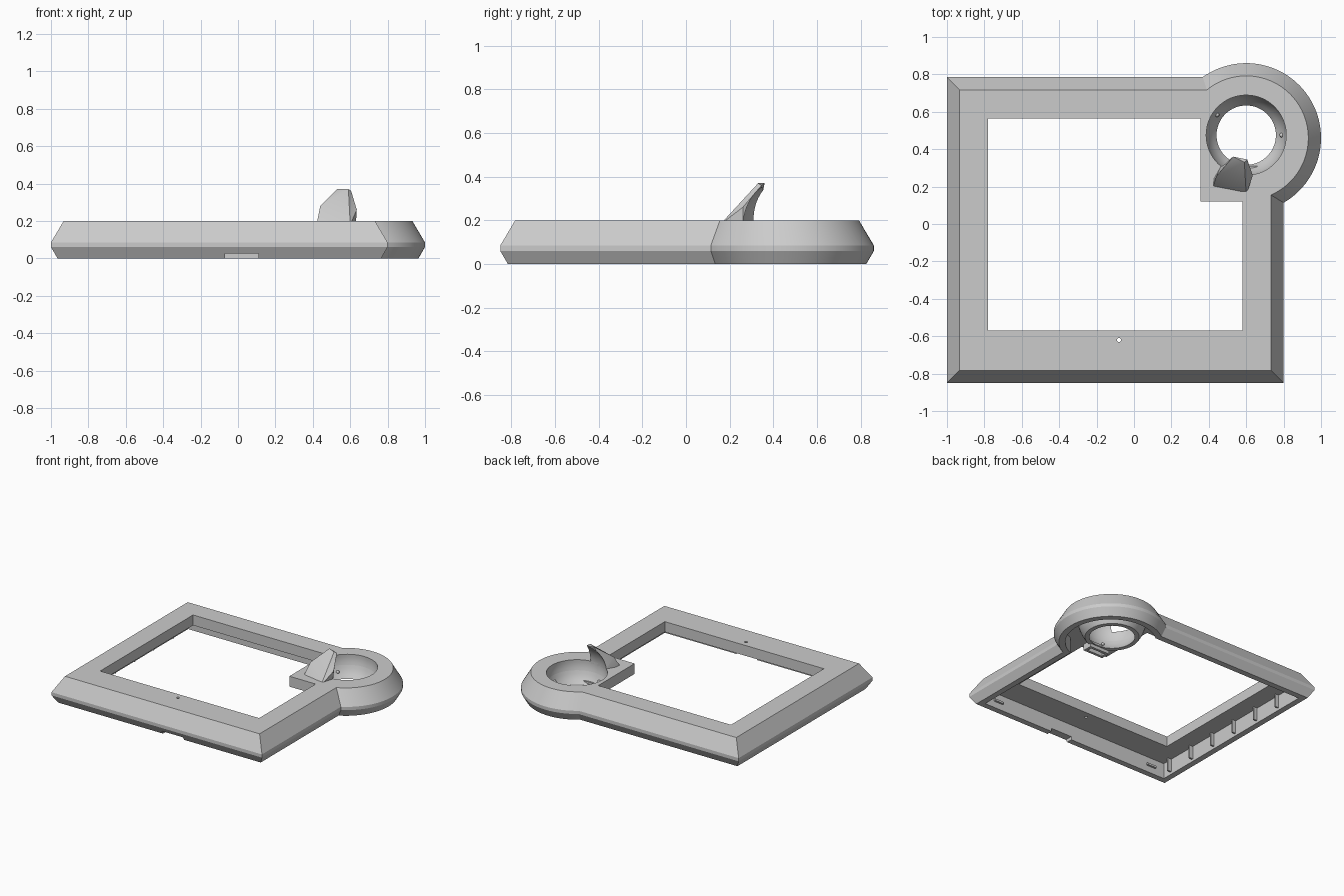
import bpy, bmesh, math
from mathutils import Vector, Matrix

if "Cube" in bpy.data.objects:
    bpy.data.objects.remove(bpy.data.objects["Cube"], do_unlink=True)

grey = bpy.data.materials.new("light grey plastic")
grey.use_nodes = True
grey.diffuse_color = (0.6, 0.6, 0.6, 1)
grey.node_tree.nodes["Principled BSDF"].inputs["Base Color"].default_value = (0.6, 0.6, 0.6, 1)

RING = Vector((0.6, 0.46))            # centre of the round corner
BALL = Vector((0.6, 0.475, 0.18))     # centre of the spherical cup
BALL_R = 0.215


def finish(name, bm):
    bmesh.ops.recalc_face_normals(bm, faces=bm.faces)
    mesh = bpy.data.meshes.new(name)
    bm.to_mesh(mesh)
    bm.free()
    mesh.materials.append(grey)
    obj = bpy.data.objects.new(name, mesh)
    bpy.context.collection.objects.link(obj)
    return obj


def loft(name, rings):
    """Skin a stack of equal closed outlines and cap both ends."""
    bm = bmesh.new()
    rows = [[bm.verts.new(p) for p in ring] for ring in rings]
    n = len(rows[0])
    for low, high in zip(rows, rows[1:]):
        for i in range(n):
            j = (i + 1) % n
            bm.faces.new((low[i], low[j], high[j], high[i]))
    bm.faces.new(rows[0][::-1])
    bm.faces.new(rows[-1])
    return finish(name, bm)


def prism(name, outline, z0, z1):
    return loft(name, [[(x, y, z) for x, y in outline] for z in (z0, z1)])


def box(name, x0, x1, y0, y1, z0, z1):
    return prism(name, [(x0, y0), (x1, y0), (x1, y1), (x0, y1)], z0, z1)


def cylinder(name, x, y, r, z0, z1, n=48):
    pts = [(x + r * math.cos(i * math.tau / n), y + r * math.sin(i * math.tau / n)) for i in range(n)]
    return prism(name, pts, z0, z1)


def sphere(name, centre, r, seg=64):
    bm = bmesh.new()
    bmesh.ops.create_uvsphere(bm, u_segments=seg, v_segments=seg // 2, radius=r,
                              matrix=Matrix.Translation(centre))
    return finish(name, bm)


def cut(obj, cutter):
    cutter.hide_render = True
    mod = obj.modifiers.new("cut", 'BOOLEAN')
    mod.operation, mod.solver, mod.object = 'DIFFERENCE', 'EXACT', cutter
    bpy.context.view_layer.objects.active = obj
    bpy.ops.object.modifier_apply(modifier=mod.name)
    bpy.data.objects.remove(cutter, do_unlink=True)


def outline(d, z, steps=48):
    """Rectangle with a round corner, inset by d."""
    r, right, back = 0.4 - d, 0.8 - d, 0.785 - d
    a0 = -math.acos((right - RING.x) / r)
    a1 = math.pi - math.asin((back - RING.y) / r)
    pts = [(-1 + d, back, z), (-1 + d, -0.85 + d, z), (right, -0.85 + d, z)]
    for i in range(steps + 1):
        a = a0 + (a1 - a0) * i / steps
        pts.append((RING.x + r * math.cos(a), RING.y + r * math.sin(a), z))
    return pts


# Bezel shell: bevelled outside, hollow from below
bezel = loft("bezel_frame", [outline(0.035, 0), outline(0, 0.06),
                             outline(0, 0.085), outline(0.068, 0.2)])
cut(bezel, loft("void", [outline(0.08, -0.05), outline(0.08, 0.12)]))

# Display opening with a stepped corner beside the cup
cut(bezel, prism("opening", [(-0.78, -0.57), (0.58, -0.57), (0.58, 0.12),
                             (0.355, 0.12), (0.355, 0.565), (-0.78, 0.565)], -0.1, 0.3))

# Cup hole, pin hole and cable notch
cut(bezel, sphere("ball", BALL, BALL_R))
cut(bezel, cylinder("pin_hole", -0.08, -0.62, 0.011, 0.05, 0.3, 16))
cut(bezel, box("notch", -0.07, 0.11, -0.95, -0.75, -0.05, 0.025))

# Cup: lower part of a spherical shell with an open bottom
bm = bmesh.new()
profile = []
for r, zs in ((BALL_R, (0.125, 0.1, 0.08, 0.06, 0.035)), (0.24, (0.035, 0.06, 0.08, 0.1, 0.125))):
    for z in zs:
        profile.append(bm.verts.new((BALL.x + math.sqrt(r * r - (z - BALL.z) ** 2), BALL.y, z)))
edges = [bm.edges.new((profile[i - 1], profile[i])) for i in range(1, len(profile))]
bmesh.ops.spin(bm, geom=profile + edges, cent=BALL, axis=(0, 0, 1), angle=math.tau, steps=64)
bmesh.ops.remove_doubles(bm, verts=bm.verts, dist=0.0005)
cup = finish("ball_cup", bm)

# Hooked fin, hollowed by the ball
bm = bmesh.new()
for p in ((0.42, 0.19, 0.18), (0.6, 0.155, 0.18), (0.59, 0.33, 0.37), (0.53, 0.36, 0.37),
          (0.44, 0.255, 0.28), (0.425, 0.24, 0.18), (0.635, 0.26, 0.26), (0.63, 0.26, 0.18),
          (0.605, 0.345, 0.36), (0.47, 0.32, 0.18)):
    bm.verts.new(p)
bmesh.ops.convex_hull(bm, input=bm.verts)
fin = finish("hooked_fin", bm)
cut(fin, sphere("ball", BALL, BALL_R))

# Sensor bracket under the fin side of the cup
bracket = box("sensor_bracket", 0.49, 0.66, 0.235, 0.31, 0.01, 0.06)
cut(bracket, box("slot", 0.51, 0.64, 0.255, 0.29, -0.02, 0.04))

# Bearing studs inside the cup
for i, angle in enumerate((0, 145, 250)):
    a = math.radians(angle)
    r = 0.19
    z = BALL.z - math.sqrt(BALL_R ** 2 - r * r)
    sphere(f"bearing_stud_{i + 1}", (BALL.x + r * math.cos(a), BALL.y + r * math.sin(a), z), 0.012, 16)

# Ribs along the inside of the right wall
for i in range(6):
    y = -0.7 + i * 0.235
    box(f"wall_rib_{i + 1}", -0.925, -0.89, y, y + 0.012, 0.02, 0.125)

# Small clips on the front and back walls
for i, x in enumerate((-0.8, 0.6)):
    box(f"front_clip_{i + 1}", x - 0.04, x + 0.04, -0.775, -0.755, 0.05, 0.065)
box("back_clip", -0.74, -0.66, 0.69, 0.71, 0.05, 0.065)

# Smooth the curved parts, keep the hard edges
bpy.ops.object.select_all(action='DESELECT')
for obj in [o for o in bpy.data.objects if o.type == 'MESH' and grey.name in o.data.materials]:
    obj.select_set(True)
    bpy.context.view_layer.objects.active = obj
bpy.ops.object.shade_smooth_by_angle(angle=math.radians(25))
